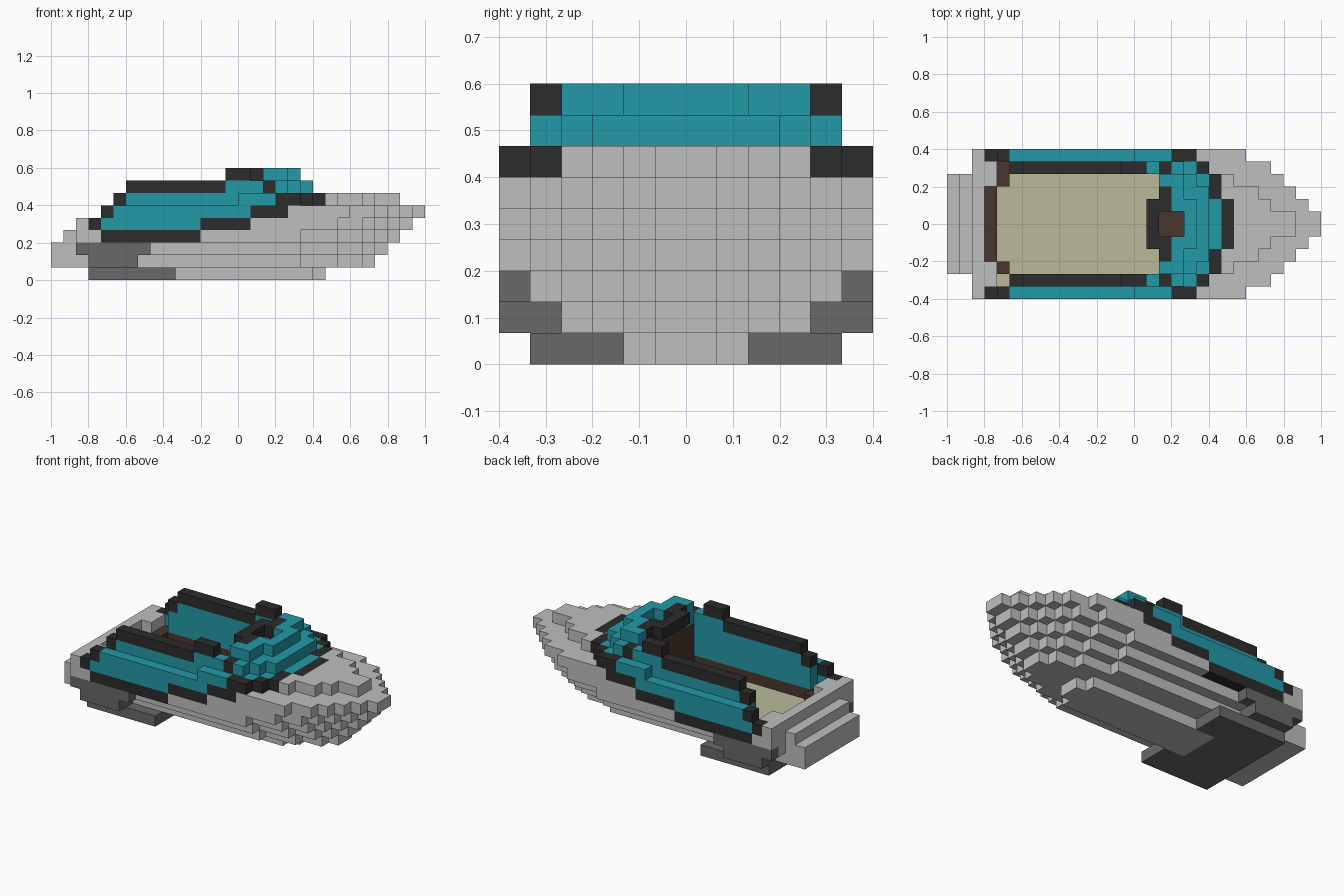
import bpy, bmesh
from mathutils import Vector

if "Cube" in bpy.data.objects:
    bpy.data.objects.remove(bpy.data.objects["Cube"], do_unlink=True)

U = 1 / 15  # block size


def material(name, rgb):
    m = bpy.data.materials.new(name)
    m.use_nodes = True
    m.diffuse_color = (*rgb, 1)
    m.node_tree.nodes["Principled BSDF"].inputs["Base Color"].default_value = (*rgb, 1)
    return m


light = material("light grey", (0.52, 0.52, 0.52))
dark = material("dark grey", (0.138, 0.138, 0.138))
teal = material("teal", (0.016, 0.319, 0.386))
black = material("black", (0.025, 0.025, 0.025))
cream = material("cream", (0.497, 0.485, 0.323))
brown = material("brown", (0.07, 0.036, 0.026))

PARTS = {
    "hull": light, "stern_underbody": dark, "cabin_shell": teal,
    "black_trim": black, "cockpit_rail": black, "windshield": teal,
    "steering_wheel": black, "cockpit_floor": cream, "cockpit_lining": brown,
}
cells = {}  # (x, y, z) block -> part name; later parts replace earlier ones


def fill(part, x0, x1, y0, y1, z0, z1=None):
    for x in range(x0, x1):
        for y in range(y0, y1):
            for z in range(z0, z1 or z0 + 1):
                if part:
                    cells[x, y, z] = part
                else:
                    cells.pop((x, y, z), None)


def sides(part, x0, x1, a, b, z0, z1=None):
    """Fill between distances a and b from the centreline, on both sides."""
    fill(part, x0, x1, a, b, z0, z1)
    fill(part, x0, x1, -b, -a, z0, z1)


# Hull: each layer is a stepped outline, (half width, bow end) from one stern start
LAYERS = [
    (-12, [(2, 6), (1, 7)]),
    (-12, [(4, 5), (3, 8), (2, 10), (1, 11)]),
    (-13, [(5, 5), (4, 8), (3, 10), (2, 11), (1, 12)]),
    (-13, [(6, 5), (5, 8), (4, 10), (3, 11), (2, 12), (1, 13)]),
    (-13, [(6, 8), (5, 10), (4, 11), (3, 12), (2, 13), (1, 14)]),
    (-10, [(6, 9), (5, 11), (4, 12), (3, 13), (2, 14), (1, 15)]),
    (3, [(4, 8), (3, 10), (2, 11), (1, 13)]),
]
for z, (stern, steps) in enumerate(LAYERS):
    for half, bow in steps:
        fill("hull", stern, bow, -half, half, z)
# Stern platform
fill("hull", -15, -12, -4, 4, 1, 3)
fill("hull", -14, -12, -4, 4, 3)

# Dark underbody at the stern
fill("stern_underbody", -12, -7, -5, 5, 0)
sides("stern_underbody", -7, -5, 2, 5, 0)
sides("stern_underbody", -12, -8, 4, 6, 1)
sides("stern_underbody", -13, -7, 5, 6, 2)

# Teal cabin sides and front
sides("cabin_shell", -11, -3, 5, 6, 4)
sides("cabin_shell", -10, 1, 5, 6, 5)
sides("cabin_shell", -10, 3, 4, 5, 4, 6)
sides("cabin_shell", -9, 5, 4, 5, 6)
sides("cabin_shell", 0, 3, 5, 6, 6)
for half, front in [(4, 6), (2, 7)]:
    fill("cabin_shell", 3, front, -half, half, 6)

# Black trim around the cabin
sides("black_trim", -11, -3, 5, 6, 3)
sides("black_trim", -12, -11, 5, 6, 4)
sides("black_trim", -3, 1, 5, 6, 4)
sides("black_trim", -11, -10, 5, 6, 5)
sides("black_trim", 1, 4, 5, 6, 5)
sides("black_trim", 3, 5, 5, 6, 6)
sides("black_trim", 5, 6, 4, 5, 6)
sides("black_trim", 6, 7, 2, 4, 6)
fill("black_trim", 7, 8, -2, 2, 6)

# Open cockpit with floor and brown lining
fill(None, -12, 2, -4, 4, 3, 9)
sides(None, -11, -10, 4, 5, 3, 9)
sides("hull", -12, -11, 3, 5, 3, 5)
fill("cockpit_floor", -11, 2, -4, 4, 2)
fill("cockpit_floor", -11, -10, -5, -4, 2)
fill("cockpit_lining", -12, -11, -3, 3, 3)
fill("cockpit_lining", -11, -10, 3, 5, 3)
fill("cockpit_lining", -11, -10, -4, -3, 3)
sides("cockpit_lining", -10, 2, 4, 5, 3)
fill("cockpit_lining", 2, 3, -4, 4, 3, 7)

# Windshield: stepped arch
sides("windshield", -1, 4, 4, 5, 7)
sides("windshield", 2, 5, 3, 4, 7)
fill("windshield", 3, 6, -3, 3, 7)
sides("windshield", 2, 4, 3, 4, 8)
sides("windshield", 3, 4, 2, 3, 8)
sides("windshield", 3, 5, 1, 2, 8)
fill("windshield", 4, 5, -1, 1, 8)
fill("cockpit_lining", 2, 3, -3, 3, 7)
fill("cockpit_lining", 3, 4, -1, 1, 7)

# Rails along the cockpit and wheel behind the windshield
sides("cockpit_rail", -10, -9, 4, 5, 6)
sides("cockpit_rail", -9, -1, 4, 5, 7)
sides("cockpit_rail", -1, 1, 4, 5, 8)
sides("cockpit_rail", 2, 3, 4, 5, 7)
fill("steering_wheel", 1, 2, -2, 2, 8)
sides("steering_wheel", 2, 3, 1, 3, 8)

# One mesh per part, made of the exposed block faces
for part, mat in PARTS.items():
    bm = bmesh.new()
    for c, owner in cells.items():
        if owner != part:
            continue
        mid = Vector(c) + Vector((0.5, 0.5, 0.5))
        for axis in range(3):
            for s in (-1, 1):
                n = [0, 0, 0]
                n[axis] = s
                if (c[0] + n[0], c[1] + n[1], c[2] + n[2]) in cells:
                    continue
                n = Vector(n)
                u = Vector([float(k == (axis + 1) % 3) for k in range(3)])
                v = n.cross(u)
                bm.faces.new([bm.verts.new((mid + (n + u * a + v * b) / 2) * U)
                              for a, b in ((-1, -1), (1, -1), (1, 1), (-1, 1))])
    bmesh.ops.remove_doubles(bm, verts=bm.verts, dist=0.001)
    bmesh.ops.dissolve_limit(bm, angle_limit=0.01, verts=bm.verts, edges=bm.edges)
    mesh = bpy.data.meshes.new(part)
    bm.to_mesh(mesh)
    bm.free()
    mesh.materials.append(mat)
    bpy.context.collection.objects.link(bpy.data.objects.new(part, mesh))
